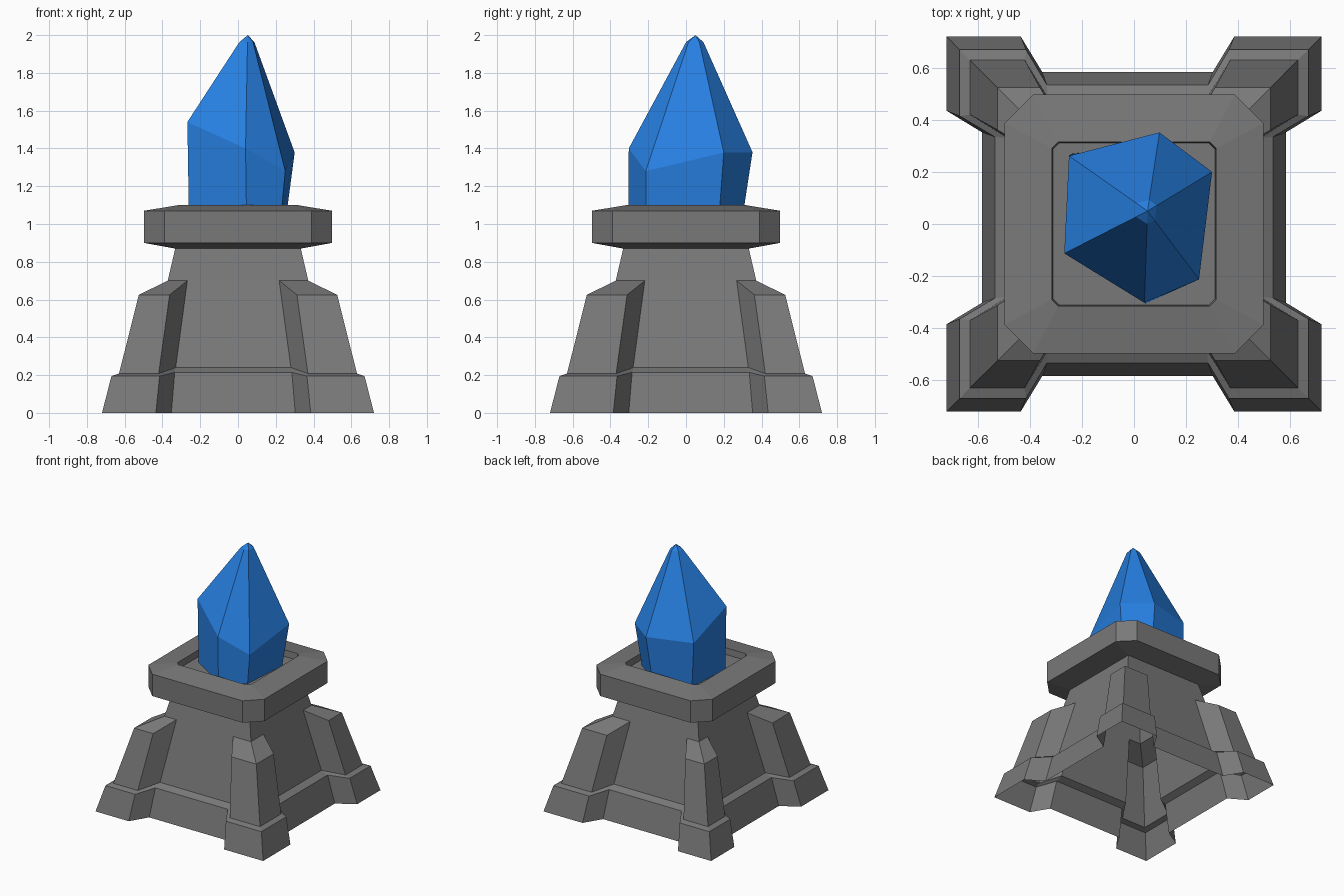
import bpy, bmesh
from mathutils import Vector

if "Cube" in bpy.data.objects:
    bpy.data.objects.remove(bpy.data.objects["Cube"])


def material(name, rgb):
    m = bpy.data.materials.new(name)
    m.diffuse_color = (*rgb, 1)
    m.use_nodes = True
    m.node_tree.nodes["Principled BSDF"].inputs["Base Color"].default_value = m.diffuse_color
    return m


STONE = material("grey stone", (0.19, 0.19, 0.19))
BLUE = material("blue crystal", (0.02, 0.215, 0.76))


def loft(name, rings, mat, cap=False):
    """Skin a stack of equal-length closed rings; coincident points merge."""
    bm = bmesh.new()
    cache = {}

    def vert(p):
        key = tuple(round(c, 4) for c in p)
        if key not in cache:
            cache[key] = bm.verts.new(p)
        return cache[key]

    rows = [[vert(p) for p in ring] for ring in rings]
    n = len(rows[0])
    for a, b in zip(rows, rows[1:]):
        for i in range(n):
            j = (i + 1) % n
            quad = list(dict.fromkeys([a[i], a[j], b[j], b[i]]))
            if len(quad) > 2:
                bm.faces.new(quad)
    if cap:
        bm.faces.new(rows[-1])
    mesh = bpy.data.meshes.new(name)
    bm.to_mesh(mesh)
    bm.free()
    mesh.materials.append(mat)
    ob = bpy.data.objects.new(name, mesh)
    bpy.context.collection.objects.link(ob)
    return ob


# Pedestal: hollow shell, four corner buttresses; they are wider at +x and -y
def buttress_ring(outer, wall, post, inner, z_out, z_in):
    def px(v, s):
        return s * (v - 0.025 * s)     # distance along x

    def py(v, s):
        return s * (v + 0.025 * s)     # distance along y

    ring = []
    for sx, sy in ((1, 1), (-1, 1), (-1, -1), (1, -1)):
        corner = [(sx * wall, py(inner, sy), z_in),
                  (sx * outer, py(post, sy), z_out),
                  (sx * outer, sy * outer, z_out),
                  (px(post, sx), sy * outer, z_out),
                  (px(inner, sx), sy * wall, z_in)]
        ring += corner if sx * sy > 0 else corner[::-1]
    return ring


top = [(p[0], p[1], p[2]) for p in buttress_ring(0.33, 0.33, 0.22, 0.22, 0.88, 0.88)]
loft("pedestal", [
    buttress_ring(0.72, 0.585, 0.41, 0.328, 0.0, 0.0),       # foot
    buttress_ring(0.67, 0.535, 0.39, 0.31, 0.195, 0.215),    # plinth top
    buttress_ring(0.63, 0.485, 0.395, 0.305, 0.208, 0.24),   # ledge
    buttress_ring(0.525, 0.372, 0.337, 0.243, 0.625, 0.70),  # buttress shoulder
    buttress_ring(0.372, 0.372, 0.243, 0.243, 0.70, 0.70),   # buttress top
    top,
], STONE)


# Capital: chamfered square slab with a sunken socket
def chamfer_ring(h, c, z):
    ring = []
    for sx, sy in ((1, 1), (-1, 1), (-1, -1), (1, -1)):
        pair = [(sx * h, sy * (h - c), z), (sx * (h - c), sy * h, z)]
        ring += pair if sx * sy > 0 else pair[::-1]
    return ring


loft("capital_slab", [chamfer_ring(*r) for r in (
    (0.333, 0.01, 0.87), (0.498, 0.11, 0.90), (0.498, 0.11, 1.07),
    (0.316, 0.025, 1.10), (0.312, 0.025, 1.05))], STONE, cap=True)

# Crystal: irregular six-sided prism with a faceted point
base = [(-0.24, 0.27, 1.04), (0.08, 0.30, 1.04), (0.255, 0.175, 1.04),
        (0.228, -0.21, 1.04), (0.045, -0.305, 1.04), (-0.26, -0.112, 1.04)]
shoulder = [(-0.25, 0.262, 1.39), (0.098, 0.352, 1.38), (0.30, 0.2, 1.378),
            (0.25, -0.213, 1.28), (0.04, -0.303, 1.4), (-0.268, -0.113, 1.54)]
apex = Vector((0.052, 0.05, 2.0))
neck = []
for p in shoulder:
    q = apex.lerp(Vector(p), 0.14)
    neck.append((q.x, q.y, 1.963))
crystal = loft("crystal", [base[::-1], shoulder[::-1], neck[::-1], [tuple(apex)] * 6], BLUE)
crystal.data.flip_normals() if crystal.data.polygons[0].normal.dot(
    crystal.data.polygons[0].center - Vector((0.02, 0.02, 1.2))) < 0 else None
